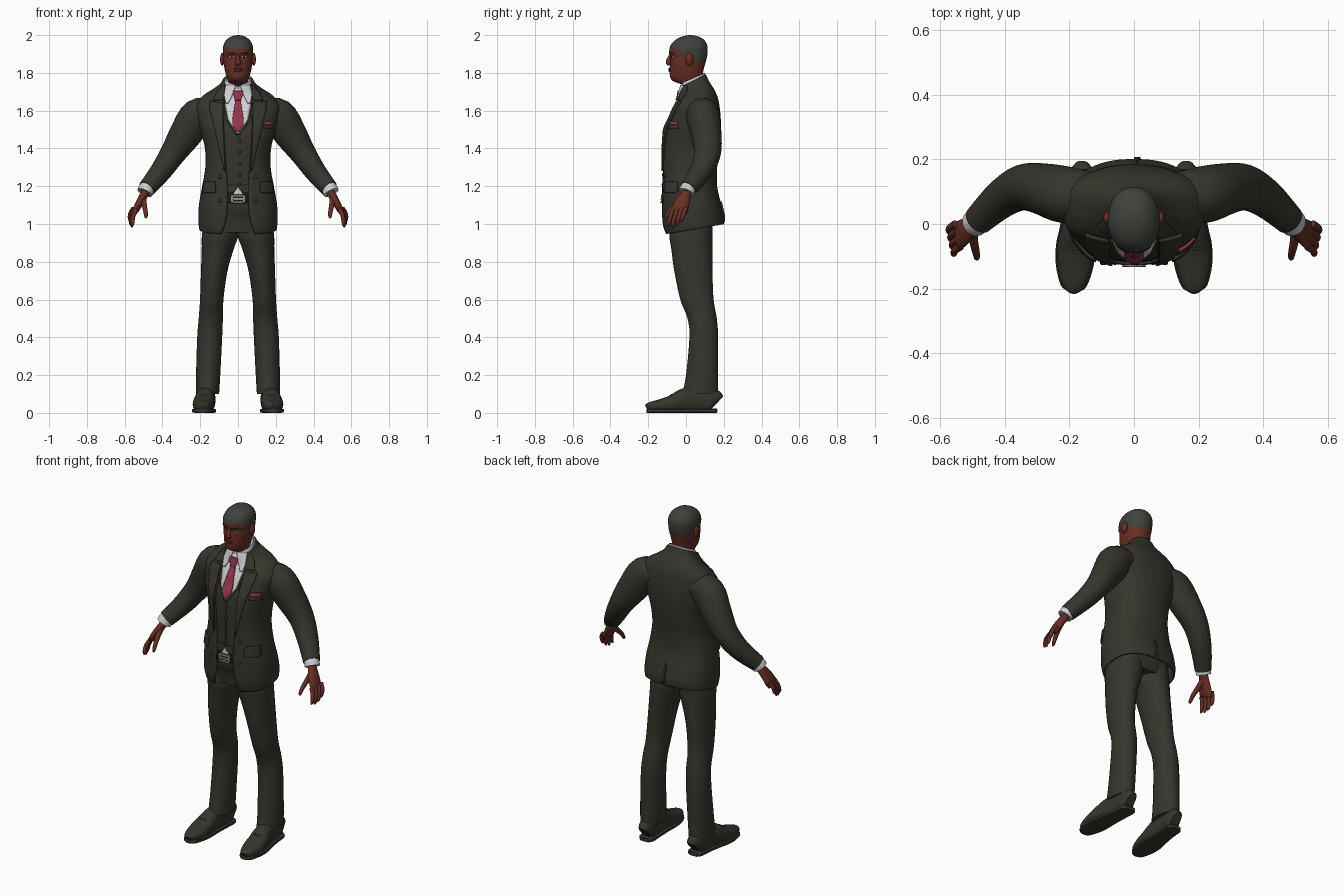
import bpy, bmesh, math
from mathutils import Vector
from mathutils.bvhtree import BVHTree

if "Cube" in bpy.data.objects:
    bpy.data.objects.remove(bpy.data.objects["Cube"])


def material(name, r, g, b):
    m = bpy.data.materials.new(name)
    m.diffuse_color = (r, g, b, 1)
    m.use_nodes = True
    m.node_tree.nodes["Principled BSDF"].inputs["Base Color"].default_value = m.diffuse_color
    return m


SUIT = material("suit_cloth", 0.036, 0.035, 0.026)
SKIN = material("skin", 0.135, 0.028, 0.018)
SHIRT = material("white_shirt", 0.62, 0.62, 0.66)
TIE = material("tie_red", 0.30, 0.035, 0.07)
HAIR = material("short_hair", 0.05, 0.054, 0.045)
METAL = material("buckle_metal", 0.3, 0.3, 0.29)
DARK = material("dark_brown", 0.012, 0.01, 0.008)
LIPS = material("lips", 0.12, 0.022, 0.018)


def make(name, verts, faces, mats, rule=None, mirror=False, thick=0, offset=0):
    me = bpy.data.meshes.new(name)
    me.from_pydata([tuple(v) for v in verts], [], faces)
    bm = bmesh.new()
    bm.from_mesh(me)
    bmesh.ops.recalc_face_normals(bm, faces=bm.faces)
    bm.to_mesh(me)
    bm.free()
    for m in mats:
        me.materials.append(m)
    if rule:
        for p in me.polygons:
            p.material_index = rule(p.center)
    ob = bpy.data.objects.new(name, me)
    bpy.context.collection.objects.link(ob)
    if thick:
        s = ob.modifiers.new("thickness", 'SOLIDIFY')
        s.thickness, s.offset = thick, offset
    if mirror:
        ob.modifiers.new("mirror", 'MIRROR')
    return ob


def smooth(rows, n):
    """Catmull-Rom interpolation of rows of numbers."""
    out = []
    for i in range(len(rows) - 1):
        a, b, c, d = (rows[max(i - 1, 0)], rows[i], rows[i + 1], rows[min(i + 2, len(rows) - 1)])
        for k in range(n):
            t = k / n
            out.append([q + t / 2 * (r - p + t * (2*p - 5*q + 4*r - s + t * (3*(q - r) + s - p)))
                        for p, q, r, s in zip(a, b, c, d)])
    return out + [list(rows[-1])]


def skin_rings(rings, closed=True):
    n = len(rings[0])
    verts = [v for r in rings for v in r]
    faces = [(i*n + j, i*n + (j+1) % n, (i+1)*n + (j+1) % n, (i+1)*n + j)
             for i in range(len(rings) - 1) for j in range(n if closed else n - 1)]
    if closed:
        faces += [tuple(range(n))[::-1], tuple(range(len(verts) - n, len(verts)))]
    return verts, faces


def power(v, e):
    return math.copysign(abs(v) ** e, v)


def level_loft(rows, seg=48, e=2.4, steps=5, cx=0):
    """Horizontal rings (z, half width, front, back, opening, tilt)."""
    rings, is_open = [], rows[0][4] > 0
    for z, rx, yf, yb, op, tilt in smooth(rows, steps):
        cy, ry, ring = (yf + yb) / 2, (yb - yf) / 2, []
        a = math.asin(min(1, (max(op, 0) / rx) ** (e / 2)))
        for j in range(seg + is_open):
            t = a + (2 * math.pi - 2 * a) * j / seg
            y = cy - ry * power(math.cos(t), 2 / e)
            ring.append(Vector((cx + rx * power(math.sin(t), 2 / e), y, z + tilt * (y - cy))))
        rings.append(ring)
    return skin_rings(rings, not is_open)


def tube(name, rows, mat, seg=20, e=2.0, ref=(0, 1, 0), steps=4, mirror=True):
    """Rings across a path (x, y, z, radius across, radius along ref)."""
    rows, rings = smooth(rows, steps), []
    pts = [Vector(r[:3]) for r in rows]
    for i, r in enumerate(rows):
        tan = (pts[min(i + 1, len(pts) - 1)] - pts[max(i - 1, 0)]).normalized()
        side = Vector(ref)
        side = (side - tan * side.dot(tan)).normalized()
        up = tan.cross(side)
        rings.append([pts[i] + up * r[3] * power(math.cos(k), 2 / e) + side * r[4] * power(math.sin(k), 2 / e)
                      for k in (2 * math.pi * j / seg for j in range(seg))])
    return make(name, *skin_rings(rings), [mat], mirror=mirror)


def front_point(tree, x, z, off, d=1):
    hit = tree.ray_cast(Vector((x, -d, z)), Vector((0, d, 0)))[0]
    if hit is None:
        hit = tree.find_nearest(Vector((x, -0.1 * d, z)))[0]
    return Vector((x, hit.y - off * d, z))


def patch(name, tree, rows, mat, off=0.003, thick=0.008, mirror=False, d=1, cols=8):
    """Thin plate laid on a surface, rows of (z, x0, x1)."""
    fine = []
    for a, b in zip(rows, rows[1:]):
        fine += [[p + (q - p) * k / 5 for p, q in zip(a, b)] for k in range(5)]
    fine.append(rows[-1])
    rings = [[front_point(tree, x0 + (x1 - x0) * j / cols, z, off, d) for j in range(cols + 1)]
             for z, x0, x1 in fine]
    return make(name, *skin_rings(rings, False), [mat], mirror=mirror, thick=thick)


def ball(name, loc, size, mat, mirror=False):
    bm = bmesh.new()
    bmesh.ops.create_uvsphere(bm, u_segments=16, v_segments=10, radius=1)
    verts = [Vector([c * s + l for c, s, l in zip(v.co, size, loc)]) for v in bm.verts]
    faces = [[v.index for v in f.verts] for f in bm.faces]
    bm.free()
    return make(name, verts, faces, [mat], mirror=mirror)


# Jacket shell, open at the front
JACKET = [(0.972, .205, -.115, .200, .088, .17), (1.02, .210, -.128, .200, .070, .12),
          (1.10, .207, -.130, .185, .057, .05), (1.20, .190, -.128, .165, .056, 0),
          (1.30, .173, -.127, .165, .064, 0), (1.40, .175, -.128, .178, .072, 0),
          (1.50, .200, -.118, .185, .076, 0), (1.57, .216, -.092, .182, .076, .1),
          (1.63, .222, -.070, .172, .075, .2), (1.67, .190, -.052, .155, .072, .3),
          (1.70, .140, -.040, .135, .068, .4), (1.73, .098, -.034, .118, .064, .45),
          (1.76, .080, -.025, .105, .060, .5)]
jv, jf = level_loft(JACKET, 64)
make("jacket", jv, jf, [SUIT], thick=0.012, offset=-1)
jt = BVHTree.FromPolygons(jv, jf)

# Waistcoat and shirt body under the jacket
inner = [(.955, .165, -.085, .13, 0, 0), (1.03, .18, -.098, .15, 0, 0)]
inner += [(z, rx - .016, yf + .012, yb - .018, 0, t) for z, rx, yf, yb, _, t in JACKET[2:]]
bv, bf = level_loft(inner)
make("waistcoat_body", bv, bf, [SUIT, SHIRT], lambda c: int(c.z > 1.69))
bt = BVHTree.FromPolygons(bv, bf)
patch("shirt_front", bt, [(1.72, -.062, .062), (1.63, -.068, .068), (1.55, -.052, .052), (1.475, -.004, .004)], SHIRT)
patch("waistcoat_edge", bt, [(1.63, .068, .076), (1.55, .052, .064), (1.475, 0, .012)], SUIT, .006, mirror=True)
patch("waistcoat_seam", bt, [(1.475, -.002, .003), (1.18, -.002, .003)], SUIT, .004, .004)
patch("waistcoat_hem", bt, [(1.21, 0, .06), (1.185, .006, .06), (1.165, .03, .055)], SUIT, .006, mirror=True)
patch("tie", bt, [(1.662, -.013, .013), (1.55, -.03, .03), (1.525, -.03, .03), (1.485, -.003, .003)], TIE, .012)
patch("tie_knot", bt, [(1.705, -.026, .026), (1.69, -.027, .027), (1.655, -.014, .014)], TIE, .018, .009)
patch("shirt_collar_wing", bt, [(1.735, .012, .064), (1.69, .026, .074), (1.64, .05, .066)], SHIRT, .014, mirror=True)
collar = [(1.70, .076, -.03, .096, .03, .45), (1.745, .071, -.026, .099, .022, .45), (1.772, .066, -.022, .097, .02, .45)]
make("shirt_collar", *level_loft(collar), [SHIRT], thick=0.006)

# Belt with buckle and the shirt tail above it
patch("shirt_tail", bt, [(1.195, -.003, .003), (1.155, -.026, .026)], SHIRT, .003)
patch("belt", bt, [(1.157, -.07, .07), (1.115, -.07, .07)], DARK, .005)
for z0, z1, x0, x1 in ((1.155, 1.145, -.036, .036), (1.120, 1.110, -.036, .036),
                       (1.15, 1.115, -.036, -.026), (1.15, 1.115, .026, .036), (1.137, 1.127, -.026, .03)):
    patch("buckle_bar", bt, [(z0, x0, x1), (z1, x0, x1)], METAL, .011)

# Lapels, pockets, vent and buttons
patch("lapel", jt, [(1.645, .078, .150), (1.61, .079, .150), (1.50, .078, .122), (1.28, .067, .072)], SUIT, .006, mirror=True)
patch("jacket_collar", jt, [(1.735, .068, .080), (1.70, .071, .108), (1.655, .077, .132)], SUIT, .007, mirror=True)
patch("pocket_flap", jt, [(1.225, .122, .178), (1.175, .118, .186), (1.165, .125, .182)], SUIT, .007, .009, mirror=True)
patch("breast_pocket", jt, [(1.527, .136, .188), (1.503, .136, .188)], SUIT, .005)
patch("pocket_square", jt, [(1.543, .142, .188), (1.526, .138, .188)], TIE, .005)
patch("back_vent", jt, [(1.12, .0, .006), (1.01, .0, .02)], SUIT, .003, .008, d=-1)
for z in (1.44, 1.38, 1.32, 1.26, 1.21):
    ball("waistcoat_button", front_point(bt, .008, z, .008), (.009, .005, .009), SUIT)
for z in (1.25, 1.125):
    ball("jacket_button", front_point(jt, .095, z, .003), (.011, .006, .011), SUIT, True)

# Sleeves and cuffs
tube("sleeve", [(.13, .085, 1.60, .065, .075), (.21, .09, 1.572, .094, .088), (.28, .108, 1.472, .086, .08),
                (.345, .113, 1.373, .068, .071), (.41, .078, 1.277, .057, .06), (.482, .012, 1.188, .047, .046)], SUIT, 32)
tube("shirt_cuff", [(.46, .03, 1.215, .038, .04), (.482, .012, 1.188, .042, .042), (.494, .002, 1.166, .042, .042)], SHIRT, 28)

# Hands
tube("palm", [(.475, .015, 1.195, .024, .028), (.494, 0, 1.16, .022, .028), (.52, -.02, 1.115, .02, .04),
              (.54, -.034, 1.075, .017, .045), (.547, -.04, 1.06, .01, .04)], SKIN)
for i, (y, length) in enumerate(((-.07, .085), (-.047, .095), (-.023, .09), (0, .072))):
    x, z = .538 + .005 * i, 1.075 + .003 * i
    tube("finger_%d" % (i + 1), [(x, y, z, .012, .012), (x + .017, y - .012, z - length * .4, .0115, .0115),
                                 (x + .02, y - .022, z - length * .8, .010, .010),
                                 (x + .018, y - .026, z - length, .004, .004)], SKIN, 12)
tube("thumb", [(.50, -.01, 1.14, .015, .018), (.497, -.05, 1.105, .014, .016), (.49, -.085, 1.07, .012, .012),
               (.487, -.104, 1.04, .009, .009), (.487, -.109, 1.03, .003, .003)], SKIN, 12)

# Trouser legs
LEG = [(.10, .161, .061, -.02, .17), (.20, .158, .064, 0, .17), (.40, .15, .066, .018, .17), (.50, .144, .064, .008, .163),
       (.60, .139, .062, -.03, .146), (.75, .126, .070, -.062, .14), (.87, .107, .085, -.078, .14), (.94, .095, .096, -.088, .14),
       (1.05, .09, .085, -.08, .14)]
legs = [(z, rx, yf, yb, cx, 0) for z, cx, rx, yf, yb in LEG]
rings = []
for z, rx, yf, yb, cx, _ in smooth(legs, 5):
    rings.append([Vector((cx + rx * math.cos(a), (yf + yb) / 2 + (yb - yf) / 2 * math.sin(a), z))
                  for a in (2 * math.pi * j / 32 for j in range(32))])
make("trouser_leg", *skin_rings(rings), [SUIT], mirror=True)

# Shoes: upper, sole and laces
SHOE = [(-.206, .188, .014, .040), (-.19, .187, .036, .053), (-.13, .184, .054, .070), (-.07, .181, .057, .092),
        (-.01, .175, .050, .125), (.07, .167, .044, .138), (.14, .162, .042, .125), (.163, .161, .026, .095)]
tube("shoe", [(x, y, h / 2 + .004, h / 2, w) for y, x, w, h in SHOE], SUIT, 28, 2.5, (1, 0, 0))
tube("shoe_sole", [(x, y * 1.01, .011, .011, w + .004) for y, x, w, h in SHOE], SUIT, 20, 5, (1, 0, 0))
for y, h in ((-.075, .095), (-.05, .108), (-.025, .12)):
    ball("shoe_lace", (.179, y, h), (.024, .006, .006), SUIT, True)

# Head and neck, with close-cut hair coloured above a hairline
HEAD = [(1.66, .058, -.02, .085), (1.73, .056, -.015, .085), (1.752, .052, -.06, .086), (1.768, .057, -.080, .087),
        (1.79, .064, -.086, .089), (1.82, .071, -.085, .094), (1.86, .077, -.083, .105), (1.885, .079, -.081, .111),
        (1.905, .080, -.089, .114), (1.94, .079, -.084, .114), (1.97, .065, -.062, .10), (1.99, .041, -.028, .072),
        (1.998, .018, .0, .045), (2.0, .004, .015, .03)]


def hairline(c):
    line = 1.928 if c.y < -.04 else 1.90 if c.y < .03 else 1.86
    return int(c.z > line)


hv, hf = level_loft([r + (0, 0) for r in HEAD], 64, 2.15, 6)
make("head", hv, hf, [SKIN, HAIR], hairline)
ht = BVHTree.FromPolygons(hv, hf)

# Face
tube("nose", [(0, -.078, 1.905, .006, .008), (0, -.088, 1.88, .010, .010), (0, -.093, 1.86, .014, .014),
              (0, -.090, 1.848, .012, .017), (0, -.082, 1.842, .004, .010)], SKIN, 16, ref=(1, 0, 0), mirror=False)
ball("upper_lip", (0, -.085, 1.822), (.025, .008, .006), LIPS)
ball("lower_lip", (0, -.085, 1.812), (.021, .009, .007), LIPS)
ball("ear", (.083, .018, 1.872), (.012, .021, .034), SKIN, True)
patch("eye_white", ht, [(1.891, .028, .038), (1.886, .02, .046), (1.880, .028, .04)], SHIRT, .001, .002, True)
patch("iris", ht, [(1.891, .030, .037), (1.880, .030, .037)], DARK, .002, .003, True)
patch("eyebrow", ht, [(1.908, .03, .05), (1.901, .014, .052)], DARK, .001, .004, True)

# Smooth shading with sharp edges kept
for ob in bpy.context.collection.objects:
    ob.select_set(True)
    bpy.context.view_layer.objects.active = ob
bpy.ops.object.shade_smooth_by_angle(angle=math.radians(40))
